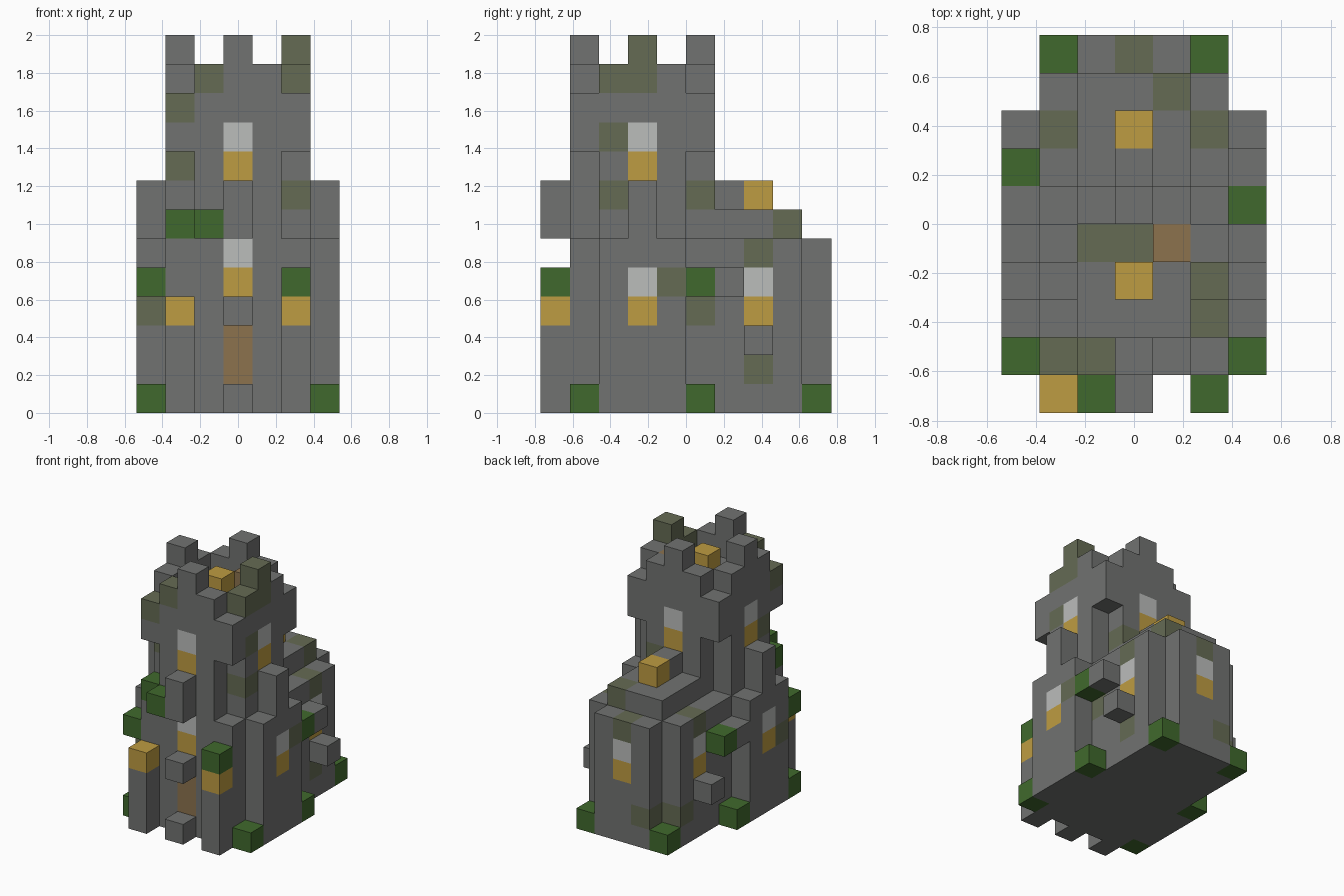
import bpy
import bmesh
from mathutils import Vector

cube = bpy.data.objects.get("Cube")
if cube:
    bpy.data.objects.remove(cube, do_unlink=True)

SIZE = 2 / 13                      # edge of one building block
GRID_CENTRE = Vector((3.5, 5, 0))  # block-grid position of the world origin

COLOURS = {
    "stone": (0.165, 0.170, 0.165),
    "mossy_stone": (0.130, 0.147, 0.088),
    "leaf_green": (0.051, 0.141, 0.026),
    "lamp_gold": (0.515, 0.332, 0.054),
    "window_white": (0.497, 0.508, 0.497),
    "door_brown": (0.262, 0.171, 0.076),
}
names = list(COLOURS)
materials = []
for name, rgb in COLOURS.items():
    mat = bpy.data.materials.new(name)
    mat.use_nodes = True
    mat.diffuse_color = (*rgb, 1)
    bsdf = mat.node_tree.nodes["Principled BSDF"]
    bsdf.inputs["Base Color"].default_value = (*rgb, 1)
    bsdf.inputs["Roughness"].default_value = 0.9
    materials.append(mat)

parts = {}      # part name -> set of block cells
colour_of = {}  # cell -> colour name


def add_part(name, colour, *boxes):
    """Collect the blocks of inclusive boxes given as (low cell, high cell)."""
    cells = parts.setdefault(name, set())
    for low, high in boxes:
        for x in range(low[0], high[0] + 1):
            for y in range(low[1], high[1] + 1):
                for z in range(low[2], high[2] + 1):
                    if (x, y, z) not in colour_of:
                        cells.add((x, y, z))
                        colour_of[x, y, z] = colour


def single(*cells):
    return [(c, c) for c in cells]


def paint(colour, *cells):
    for cell in cells:
        if cell in colour_of:
            colour_of[cell] = colour


# Tower: square base, cross-shaped shaft, overhanging crown
add_part("tower_base", "stone", ((1, 1, 0), (5, 5, 5)))
add_part("tower_shaft", "stone", ((1, 2, 6), (5, 4, 8)), ((2, 1, 6), (4, 5, 8)))
add_part("tower_crown", "stone", ((1, 1, 9), (5, 5, 10)))
add_part("parapet", "stone",
         ((2, 1, 11), (4, 1, 11)), ((2, 5, 11), (4, 5, 11)),
         ((1, 2, 11), (1, 4, 11)), ((5, 2, 11), (5, 4, 11)))
add_part("battlements", "stone",
         *single((3, 1, 12), (3, 5, 12), (1, 3, 12), (5, 3, 12)))
add_part("roof_lamp", "lamp_gold", *single((3, 3, 11)))
add_part("roof_crate", "door_brown", *single((4, 4, 11)))

# Stepped buttresses on both sides
for side, x in (("right", 0), ("left", 6)):
    add_part(side + "_buttress", "stone",
             ((x, 2, 0), (x, 4, 5)), ((x, 3, 6), (x, 3, 7)))
    add_part(side + "_side_ledge", "stone", *single((x, 7, 2)))

# Rear hall with stepped roof
add_part("hall_walls", "stone", ((1, 6, 0), (5, 8, 5)), ((2, 9, 0), (4, 9, 5)))
add_part("hall_roof", "stone", ((2, 6, 6), (4, 8, 6)))
add_part("hall_ridge", "stone", *single((3, 6, 7)))
add_part("hall_lamp", "lamp_gold", *single((3, 7, 7)))

# Front entrance: lamp posts, doorstep, canopy and balcony
for side, x in (("right", 1), ("left", 5)):
    add_part(side + "_lamp_post", "stone", ((x, 0, 0), (x, 0, 2)))
    add_part(side + "_post_lamp", "lamp_gold", *single((x, 0, 3)))
add_part("doorstep", "stone", *single((3, 0, 0)))
add_part("door_canopy", "stone", *single((3, 0, 3)))
add_part("balcony", "stone", ((3, 0, 6), (3, 0, 7)))

# Side blocks and planting
add_part("left_wall_block", "stone", *single((6, 6, 4)))
add_part("right_wall_block", "stone", *single((0, 5, 4)))
add_part("ground_bushes", "leaf_green",
         *single(*[(x, y, 0) for x in (0, 6) for y in (1, 5)],
                 (1, 9, 0), (5, 9, 0)))
add_part("hanging_plants", "leaf_green",
         *single((0, 1, 4), (0, 6, 4), (6, 5, 4), (5, 0, 4),
                 (1, 1, 6), (2, 0, 6)))

# Windows: a white upper pane over a lit gold lower pane
for x, y, z in ((3, 1, 9), (3, 5, 9), (1, 3, 9), (5, 3, 9), (3, 1, 5),
                (0, 3, 4), (6, 3, 4), (1, 7, 4), (5, 7, 4), (3, 9, 4)):
    paint("window_white", (x, y, z))
    paint("lamp_gold", (x, y, z - 1))
paint("door_brown", (3, 1, 1), (3, 1, 2))

# Mossy patches on the tower, then on the hall and buttresses
paint("mossy_stone", (5, 3, 12), (5, 3, 11), (5, 2, 11), (2, 1, 11),
      (1, 1, 10), (2, 4, 10), (3, 4, 10), (5, 2, 9), (1, 2, 8),
      (5, 2, 7), (4, 5, 7), (5, 5, 3))
paint("mossy_stone", (0, 2, 3), (6, 4, 4), (5, 7, 5), (5, 7, 1), (1, 7, 5),
      (4, 8, 6), (3, 9, 5), (2, 9, 1), (1, 8, 1))

DIRECTIONS = [Vector(d) * s for d in ((1, 0, 0), (0, 1, 0), (0, 0, 1))
              for s in (1, -1)]


def build(name, cells):
    """Skin the outside of a part's blocks and merge flat same-colour faces."""
    bm = bmesh.new()
    for cell in sorted(cells):
        middle = Vector(cell) + Vector((0.5, 0.5, 0.5))
        for normal in DIRECTIONS:
            if tuple(int(v) for v in Vector(cell) + normal) in colour_of:
                continue
            u = Vector((normal.y, normal.z, normal.x))
            v = normal.cross(u)
            corners = [middle + (normal + u * a + v * b) / 2
                       for a, b in ((1, 1), (-1, 1), (-1, -1), (1, -1))]
            face = bm.faces.new([bm.verts.new((c - GRID_CENTRE) * SIZE)
                                 for c in corners])
            face.material_index = names.index(colour_of[cell])
    bmesh.ops.remove_doubles(bm, verts=bm.verts, dist=SIZE / 100)
    bmesh.ops.dissolve_limit(bm, angle_limit=0.01, verts=bm.verts,
                             edges=bm.edges, delimit={"MATERIAL"})
    mesh = bpy.data.meshes.new(name)
    bm.to_mesh(mesh)
    bm.free()
    for mat in materials:
        mesh.materials.append(mat)
    bpy.context.collection.objects.link(bpy.data.objects.new(name, mesh))


for part_name, part_cells in parts.items():
    build(part_name, part_cells)
